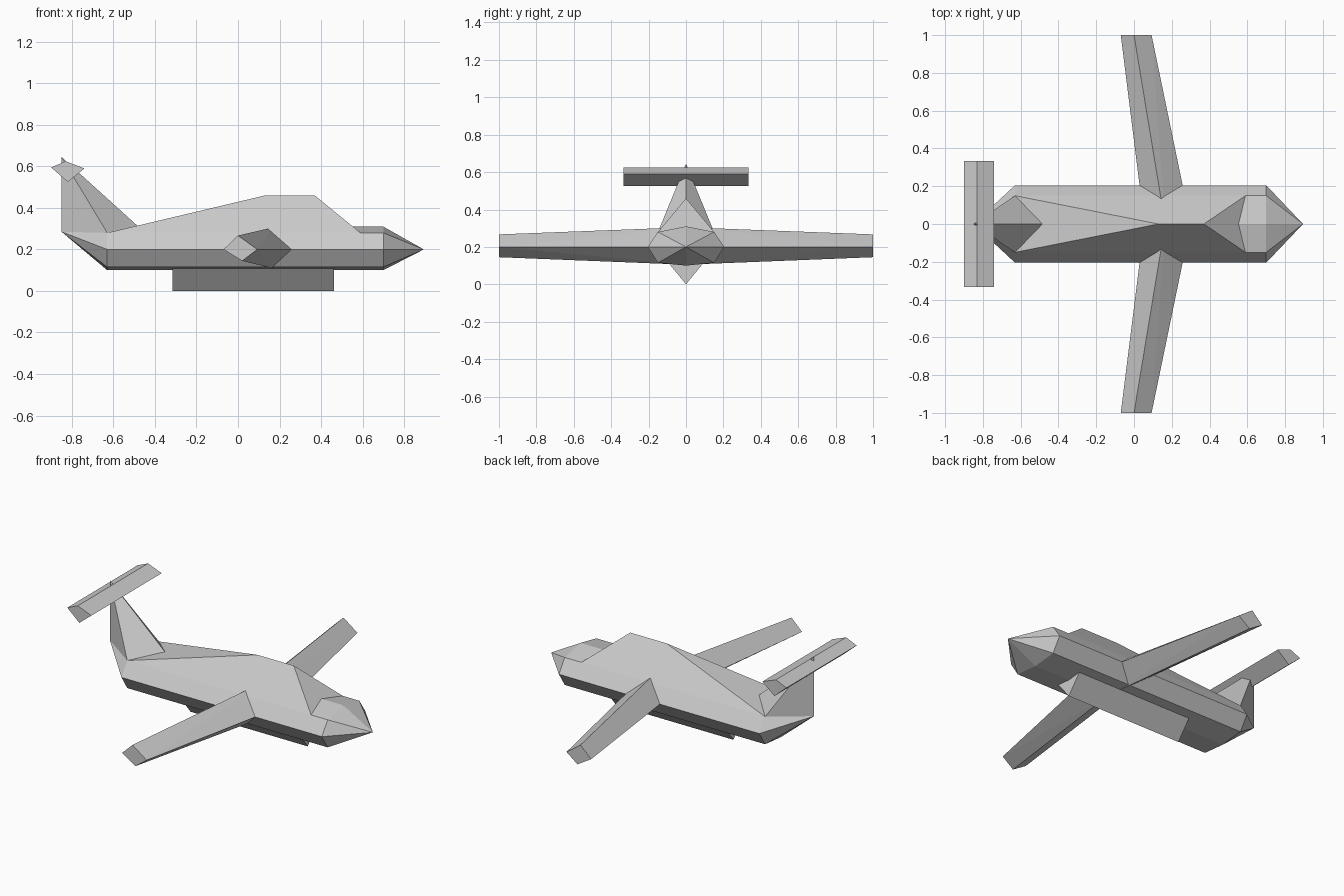
import bpy, bmesh

if "Cube" in bpy.data.objects:
    bpy.data.objects.remove(bpy.data.objects["Cube"])

grey = bpy.data.materials.new("light_grey")
grey.use_nodes = True
COLOUR = (0.6, 0.6, 0.6, 1)
grey.diffuse_color = COLOUR
grey.node_tree.nodes["Principled BSDF"].inputs["Base Color"].default_value = COLOUR


def convex(name, points):
    """Closed flat-faced solid wrapped around a few corner points."""
    bm = bmesh.new()
    for p in points:
        bm.verts.new(p)
    hull = bmesh.ops.convex_hull(bm, input=bm.verts)
    loose = [v for v in bm.verts if not v.link_faces]
    bmesh.ops.delete(bm, geom=loose, context='VERTS')
    bmesh.ops.dissolve_limit(bm, angle_limit=0.01, verts=bm.verts, edges=bm.edges)
    bmesh.ops.recalc_face_normals(bm, faces=bm.faces)
    mesh = bpy.data.meshes.new(name)
    bm.to_mesh(mesh)
    bm.free()
    mesh.materials.append(grey)
    obj = bpy.data.objects.new(name, mesh)
    bpy.context.collection.objects.link(obj)
    return obj


def both(x, y, z):
    """A point and its mirror across the centre plane."""
    return [(x, y, z), (x, -y, z)]


def ring(x):
    """Eight-sided body cross-section."""
    return ([(x, 0, 0.31), (x, 0, 0.1)] + both(x, 0.15, 0.28)
            + both(x, 0.205, 0.2) + both(x, 0.15, 0.115))


# Body with pointed nose and tail
TAIL, SHOULDER, NOSE = -0.85, -0.63, 0.7
convex("fuselage", ring(SHOULDER) + ring(NOSE))
convex("nose_cone", ring(NOSE) + [(0.895, 0, 0.2)])
convex("tail_cone", [p for p in ring(SHOULDER) if p[2] < 0.3] + [(TAIL, 0, 0.285)])

# Raised cabin running back to the tail
convex("cabin", both(SHOULDER, 0.15, 0.28) + both(0.59, 0.15, 0.28)
       + [(0.13, 0, 0.46), (0.37, 0, 0.46)])

# Pyramid fin with the high tailplane
convex("tail_fin", both(SHOULDER, 0.15, 0.28)
       + [(-0.48, 0, 0.31), (TAIL, 0, 0.285), (TAIL, 0, 0.645)])
convex("tailplane", [p for x, z in ((-0.9, 0.595), (-0.83, 0.625), (-0.74, 0.59), (-0.82, 0.525))
                     for p in both(x, 0.333, z)])

# Diamond-section wings
root = [(0.055, 0.2), (0.165, 0.305), (0.3, 0.2), (0.185, 0.105)]
tip = [(-0.07, 0.2), (0, 0.267), (0.093, 0.2), (0.02, 0.145)]
for side, name in ((1, "left_wing"), (-1, "right_wing")):
    convex(name, [(x, 0, z) for x, z in root] + [(x, side, z) for x, z in tip])

# Belly keel
convex("belly_pod", [p for x in (-0.315, 0.463)
                     for p in both(x, 0.09, 0.11) + [(x, 0, 0), (x, 0, 0.15)]])
